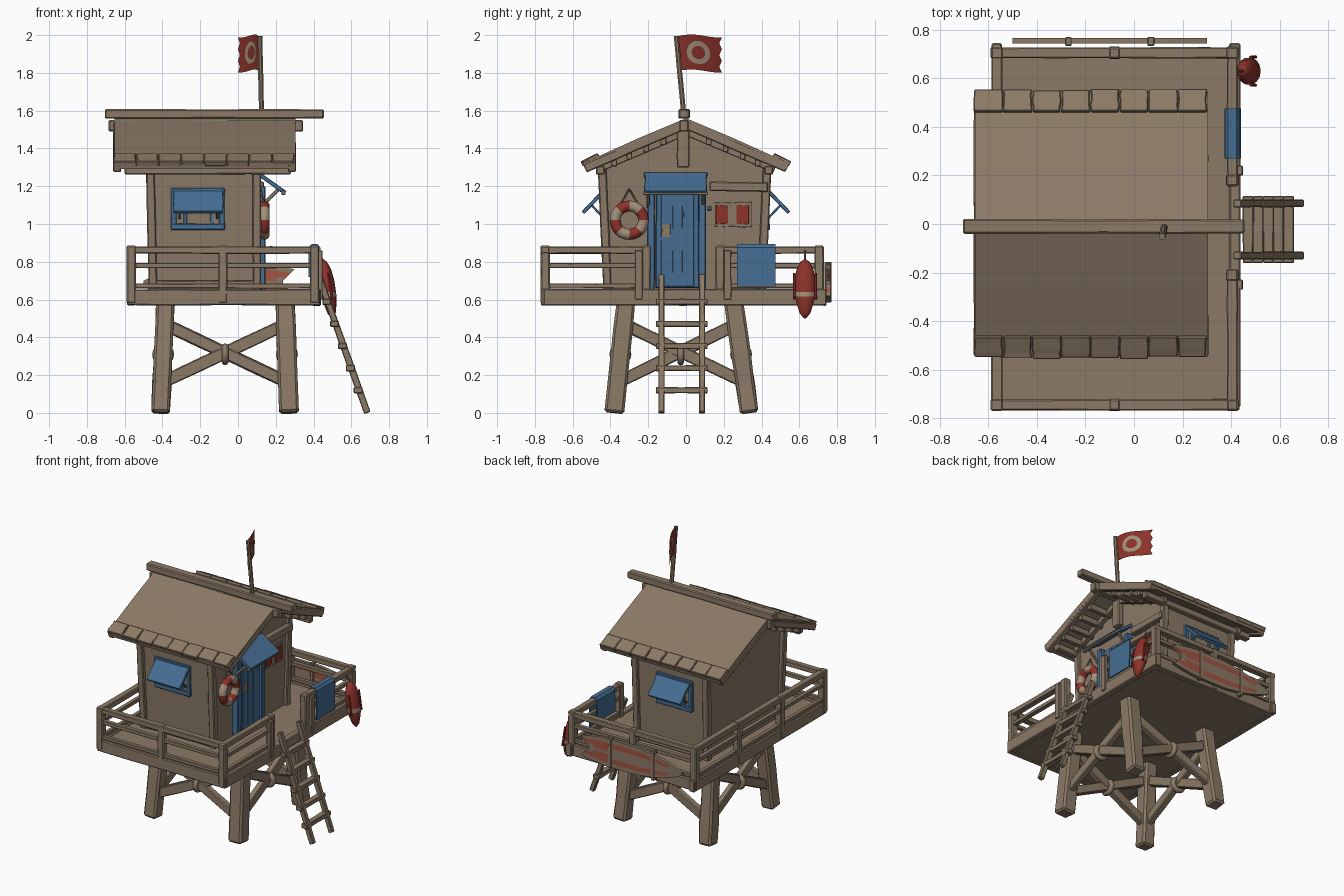
import bpy, bmesh, math, random
from mathutils import Vector

if "Cube" in bpy.data.objects:
    bpy.data.objects.remove(bpy.data.objects["Cube"])
rng = random.Random(4)


def material(name, rgb):
    m = bpy.data.materials.new(name)
    m.use_nodes = True
    m.diffuse_color = (*rgb, 1)
    bsdf = next(n for n in m.node_tree.nodes if n.type == 'BSDF_PRINCIPLED')
    bsdf.inputs["Base Color"].default_value = (*rgb, 1)
    bsdf.inputs["Roughness"].default_value = 0.9
    return m


WOOD = material("driftwood", (0.26, 0.195, 0.133))
BLUE = material("faded blue paint", (0.061, 0.155, 0.29))
RED = material("rescue red", (0.26, 0.032, 0.023))
CREAM = material("cream", (0.36, 0.28, 0.195))
ROPE = material("rope", (0.2, 0.15, 0.1))
STRIPE = material("worn red stripe", (0.36, 0.09, 0.055))


def finish(name, bm, mats, smooth=False):
    bmesh.ops.recalc_face_normals(bm, faces=bm.faces)
    me = bpy.data.meshes.new(name)
    bm.to_mesh(me)
    bm.free()
    for m in mats:
        me.materials.append(m)
    ob = bpy.data.objects.new(name, me)
    bpy.context.collection.objects.link(ob)
    if smooth:
        for p in me.polygons:
            p.use_smooth = True
    return ob


def bevel(ob, width):
    b = ob.modifiers.new("worn edges", 'BEVEL')
    b.width, b.segments, b.limit_method = width, 1, 'ANGLE'
    b.angle_limit = math.radians(40)
    return ob


def loft(bm, rings, caps=True):
    rows = [[bm.verts.new(p) for p in ring] for ring in rings]
    n = len(rows[0])
    for a, b in zip(rows, rows[1:]):
        for i in range(n):
            bm.faces.new((a[i], a[(i + 1) % n], b[(i + 1) % n], b[i]))
    if caps:
        bm.faces.new(rows[0][::-1])
        bm.faces.new(rows[-1])


def beam(name, p, q, w, h=None, mat=WOOD, wear=0.06, sides=4):
    """Hand-hewn timber from p to q; w is the sideways size, h the other."""
    p, q, h = Vector(p), Vector(q), h or w
    d = (q - p).normalized()
    side = Vector((1, 0, 0)) if abs(d.z) > 0.9 else d.cross(Vector((0, 0, 1)))
    side = (side - d * side.dot(d)).normalized()
    up = side.cross(d)
    k = math.sqrt(0.5) if sides == 4 else 0.5
    rings = []
    for i in range(5):
        c, s = p.lerp(q, i / 4), 1 + rng.uniform(-wear, wear)
        angles = [math.tau * (j + 0.5) / sides for j in range(sides)]
        rings.append([c + (side * w * math.cos(a) + up * h * math.sin(a)) * k * s for a in angles])
    bm = bmesh.new()
    loft(bm, rings)
    ob = finish(name, bm, [mat])
    return bevel(ob, min(w, h) * 0.13) if sides == 4 else ob


def prism(name, pts, axis, lo, hi, mat):
    """Extrude a closed 2D profile along x (axis 0) or y (axis 1)."""
    def at(u, v, t):
        return (t, u, v) if axis == 0 else (u, t, v)
    bm = bmesh.new()
    loft(bm, [[at(u, v, t) for u, v in pts] for t in (lo, hi)])
    return finish(name, bm, [mat])


def ring(name, center, major, minor, axis='Z', mat=ROPE, segs=16):
    rot = {'X': (0, math.pi / 2, 0), 'Y': (math.pi / 2, 0, 0), 'Z': (0, 0, 0)}[axis]
    bpy.ops.mesh.primitive_torus_add(location=center, rotation=rot, major_radius=major,
                                     minor_radius=minor, major_segments=segs, minor_segments=10)
    ob = bpy.context.object
    ob.name = name
    ob.data.materials.append(mat)
    bpy.ops.object.shade_smooth()
    return ob


# Legs and lashed cross braces
def leg_point(sx, sy, z):
    t = z / 0.57
    x = 0.27 - 0.02 * t if sx > 0 else -0.41 + 0.025 * t
    y = 0.335 - 0.08 * t if sy > 0 else -0.38 + 0.06 * t
    return Vector((x, y, z))


corners = [(-1, -1), (1, -1), (1, 1), (-1, 1)]
for i, a in enumerate(corners):
    b = corners[(i + 1) % 4]
    beam("leg", leg_point(*a, 0), leg_point(*a, 0.6), 0.1, 0.1)
    beam("cross_brace", leg_point(*a, 0.16), leg_point(*b, 0.47), 0.04, 0.065)
    beam("cross_brace", leg_point(*a, 0.47), leg_point(*b, 0.16), 0.045, 0.065)
    mid = (leg_point(*a, 0.31) + leg_point(*b, 0.31)) / 2
    ring("brace_lashing", mid, 0.04, 0.018, 'X' if i % 2 == 0 else 'Y', WOOD)

# Deck with edge boards
X0, X1, Y0, Y1 = -0.565, 0.405, -0.745, 0.705
prism("deck", [(X0, 0.575), (X1, 0.575), (X1, 0.645), (X0, 0.645)], 1, Y0, Y1, WOOD)
for y in (Y0, Y1):
    beam("edge_board", (X0 - 0.02, y, 0.612), (X1 + 0.03, y, 0.612), 0.045, 0.085)
for x in (X0, X1 + 0.01):
    beam("edge_board", (x, Y0 - 0.01, 0.612), (x, Y1 + 0.04, 0.612), 0.045, 0.085)


# Railings
def railing(p, q, posts):
    p, q = Vector((*p, 0)), Vector((*q, 0))
    d = (q - p).normalized()
    for z, size, over in ((0.862, 0.045, 0.025), (0.78, 0.032, 0), (0.672, 0.03, 0)):
        lift = Vector((0, 0, z))
        beam("rail", p - d * over + lift, q + d * over + lift, size, size * 0.85)
    for i in range(posts):
        c = p.lerp(q, i / (posts - 1))
        beam("rail_post", c + Vector((0, 0, 0.58)), c + Vector((0, 0, 0.885)), 0.048)


railing((X0, Y0), (X1, Y0), 3)
railing((X0, Y1), (X1, Y1), 3)
railing((X0, Y0), (X0, Y1), 4)
railing((X1, Y0), (X1, -0.21), 2)
railing((X1, 0.18), (X1, Y1), 2)
for y in (-0.25, 0.22):
    beam("gate_post", (0.435, y, 0.6), (0.435, y, 0.86), 0.025, 0.04)

# Cabin walls, corner posts and sills
prism("cabin_walls", [(-0.415, 0.62), (0.4, 0.62), (0.43, 1.3), (0, 1.51), (-0.44, 1.3)],
      0, -0.455, 0.1, WOOD)
for x in (-0.45, 0.1):
    for s, y in ((-1, -0.415), (1, 0.4)):
        beam("corner_post", (x, y, 0.64), (x - (0.015 if x < 0 else 0), y + s * 0.03, 1.31), 0.045)
for y in (-0.42, 0.405):
    beam("sill_beam", (-0.45, y, 0.675), (0.1, y, 0.675), 0.03, 0.05)
    beam("wall_plate", (-0.6, y * 1.08, 1.285), (0.28, y * 1.08, 1.285), 0.045)

# Roof slabs, eave shingles, rafters and ridge
for s in (-1, 1):
    prism("roof_slope", [(0, 1.56), (s * 0.25, 1.455), (s * 0.46, 1.36), (s * 0.545, 1.325),
                         (s * 0.535, 1.29), (s * 0.46, 1.32), (s * 0.25, 1.415), (0, 1.52)],
          0, -0.655, 0.305, WOOD)
    for i in range(8):
        x, slip = -0.6 + 0.12 * i, rng.uniform(-0.008, 0.008)
        beam("eave_shingle", (x, s * 0.46, 1.362), (x, s * (0.545 + slip), 1.318), 0.116, 0.03)
    for x in (-0.64, 0.285):
        beam("end_rafter", (x, 0, 1.525), (x, s * 0.535, 1.295), 0.04, 0.045)
    for x in (-0.5, 0.125):
        beam("wall_rafter", (x, 0, 1.49), (x, s * 0.47, 1.29), 0.03, 0.04)
    for y in (0.12, 0.21, 0.3, 0.38):
        z = 1.492 - 0.43 * y
        beam("purlin", (-0.64, s * y, z), (0.28, s * y, z), 0.03, 0.045)
beam("ridge_beam", (-0.705, -0.01, 1.583), (0.455, -0.01, 1.583), 0.06, 0.05)
beam("under_ridge_beam", (-0.685, -0.01, 1.52), (0.345, -0.01, 1.52), 0.05, 0.06)
for x in (-0.475, 0.125):
    beam("king_post", (x, -0.015, 1.3), (x, -0.015, 1.52), 0.04, 0.065)

# Door with frame, plaque and canopy
beam("door", (0.105, -0.045, 0.66), (0.105, -0.045, 1.18), 0.04, 0.23, BLUE, 0.02)
for y in (-0.185, 0.085):
    beam("door_jamb", (0.12, y, 0.65), (0.12, y, 1.2), 0.05, 0.04, BLUE)
for y in (-0.105, -0.045, 0.015):
    beam("door_plank", (0.125, y, 0.67), (0.125, y, 1.17), 0.01, 0.053, BLUE, 0.02)
beam("door_plaque", (0.131, -0.105, 0.93), (0.131, -0.105, 1.0), 0.008, 0.045)
beam("door_canopy", (0.11, -0.055, 1.265), (0.25, -0.055, 1.165), 0.33, 0.022, BLUE, 0.02)
beam("canopy_lip", (0.24, -0.225, 1.165), (0.24, 0.115, 1.165), 0.02, 0.022, WOOD)
for y in (-0.2, 0.09):
    beam("canopy_strut", (0.12, y, 1.09), (0.215, y, 1.185), 0.018, 0.018)

# Side windows with propped shutters
for s in (-1, 1):
    y = s * 0.427
    for z, h in ((0.985, 0.032), (1.175, 0.03)):
        beam("window_frame", (-0.355, y, z), (-0.07, y, z), 0.035, h, BLUE)
    for x in (-0.34, -0.085):
        beam("window_side", (x, y, 0.98), (x, y, 1.18), 0.03, 0.03, BLUE)
    for x in (-0.28, -0.14):
        beam("window_bar", (x, y, 0.99), (x, y, 1.16), 0.018, 0.015, BLUE)
    beam("shutter", (-0.21, s * 0.44, 1.17), (-0.21, s * 0.545, 1.06), 0.265, 0.02, BLUE, 0.03)
    for x in (-0.31, -0.11):
        beam("shutter_prop", (x, s * 0.435, 1.03), (x, s * 0.5, 1.1), 0.012, 0.012, BLUE)

# Notice board and shelf plank
beam("shelf_plank", (0.115, 0.125, 1.2), (0.115, 0.435, 1.195), 0.045, 0.05)
beam("notice_board", (0.102, 0.15, 1.05), (0.102, 0.35, 1.05), 0.012, 0.13)
for y in (0.19, 0.3):
    beam("red_notice", (0.111, y - 0.033, 1.05), (0.111, y + 0.033, 1.05), 0.007, 0.095, RED, 0.1)
beam("coat_peg", (0.1, 0.125, 1.08), (0.15, 0.125, 1.085), 0.02, 0.02, BLUE)

# Lifebuoy with alternating bands and a hanging rope
buoy = ring("lifebuoy", (0.14, -0.3, 1.02), 0.075, 0.029, 'X', RED, 32)
buoy.data.materials.append(CREAM)
for p in buoy.data.polygons:
    turn = math.atan2(p.center.y, p.center.x) / math.tau * 4
    p.material_index = int(turn % 1 > 0.55)
for s in (-1, 1):
    beam("lifebuoy_rope", (0.14, -0.3 + s * 0.05, 1.1), (0.12, -0.3, 1.185), 0.01, sides=6, mat=ROPE)

# Ladder
for y in (-0.13, 0.085):
    beam("ladder_rail", (0.685, y, 0), (0.425, y, 0.73), 0.035, 0.032)
for i in range(5):
    z = 0.12 + 0.117 * i
    x = 0.685 - 0.356 * z - 0.006
    beam("ladder_rung", (x, -0.16, z), (x, 0.115, z), 0.045, 0.032)

# Towel draped over the rail
towel = [(0.372, 0.72), (0.374, 0.875), (0.388, 0.893), (0.422, 0.893), (0.436, 0.875), (0.44, 0.67)]
bm = bmesh.new()
rows = [[bm.verts.new((x, y, z)) for x, z in towel] for y in (0.27, 0.37, 0.475)]
for a, b in zip(rows, rows[1:]):
    for i in range(len(towel) - 1):
        bm.faces.new((a[i], a[i + 1], b[i + 1], b[i]))
finish("towel", bm, [BLUE]).modifiers.new("cloth", 'SOLIDIFY').thickness = 0.008

# Rescue float hanging on the front rail
profile = [(0.004, 0.5), (0.028, 0.525), (0.046, 0.58), (0.054, 0.615), (0.055, 0.64),
           (0.056, 0.7), (0.046, 0.76), (0.025, 0.8), (0.006, 0.812)]
bm = bmesh.new()
loft(bm, [[(0.5 - 0.16 * (z - 0.5) + 0.75 * r * math.cos(math.tau * j / 14),
            0.63 + r * math.sin(math.tau * j / 14), z) for j in range(14)] for r, z in profile])
for f in bm.faces:
    f.material_index = int(0.612 < f.calc_center_median().z < 0.642)
finish("rescue_float", bm, [RED, CREAM], True)
for s in (-1, 1):
    beam("float_handle", (0.5, 0.63 + s * 0.058, 0.6), (0.48, 0.63 + s * 0.056, 0.74), 0.014, sides=6, mat=RED)
beam("float_cord", (0.452, 0.63, 0.8), (0.42, 0.63, 0.87), 0.012, sides=6, mat=ROPE)

# Surfboard: pointed nose, swallow tail, lengthwise stripes
bm = bmesh.new()
lanes = [-1, -0.72, -0.36, -0.1, 0.1, 0.36, 0.72, 1]
rows = []
for i in range(25):
    u = i / 24
    half = 0.1 * min(1, math.sin(math.pi * (0.01 + 0.8 * u)) ** 0.7 * 1.05)
    rows.append([bm.verts.new((-0.5 + 0.8 * u - 0.07 * u ** 6 * (1 - abs(v)), 0.755, 0.69 + half * v))
                 for v in lanes])
for i, (a, b) in enumerate(zip(rows, rows[1:])):
    for j in range(len(lanes) - 1):
        f = bm.faces.new((a[j], a[j + 1], b[j + 1], b[j]))
        f.material_index = int(j in (1, 5) and 2 < i or j in (2, 4) and 16 < i < 22)
board = finish("surfboard", bm, [WOOD, STRIPE])
thick = board.modifiers.new("foam", 'SOLIDIFY')
thick.thickness, thick.offset = 0.022, 0
for x in (-0.27, 0.07):
    beam("surfboard_strap", (x, 0.752, 0.585), (x, 0.752, 0.8), 0.026, 0.036)


# Flagpole and waving flag with a plain ring
def flag_point(s, t, off=0):
    return (0.108 - 0.108 * s ** 1.5 + off, -0.045 + 0.235 * s,
            1.81 + 0.185 * t + 0.008 * math.sin(5 * s))


beam("flagpole", (0.125, -0.01, 1.56), (0.116, -0.052, 1.995), 0.028, sides=8)
bm = bmesh.new()
rows = [[bm.verts.new(flag_point(i / 12 - (0.06 if i == 12 and j % 2 else 0), j / 6))
         for j in range(7)] for i in range(13)]
for a, b in zip(rows, rows[1:]):
    for j in range(6):
        bm.faces.new((a[j], a[j + 1], b[j + 1], b[j]))
finish("flag", bm, [RED])
for off in (-0.004, 0.004):
    bm = bmesh.new()
    loft(bm, [[flag_point(0.47 + r * 0.8 * math.cos(math.tau * k / 24),
                          0.5 + r * math.sin(math.tau * k / 24), off) for k in range(24)]
              for r in (0.19, 0.33)], caps=False)
    finish("flag_ring", bm, [CREAM])
